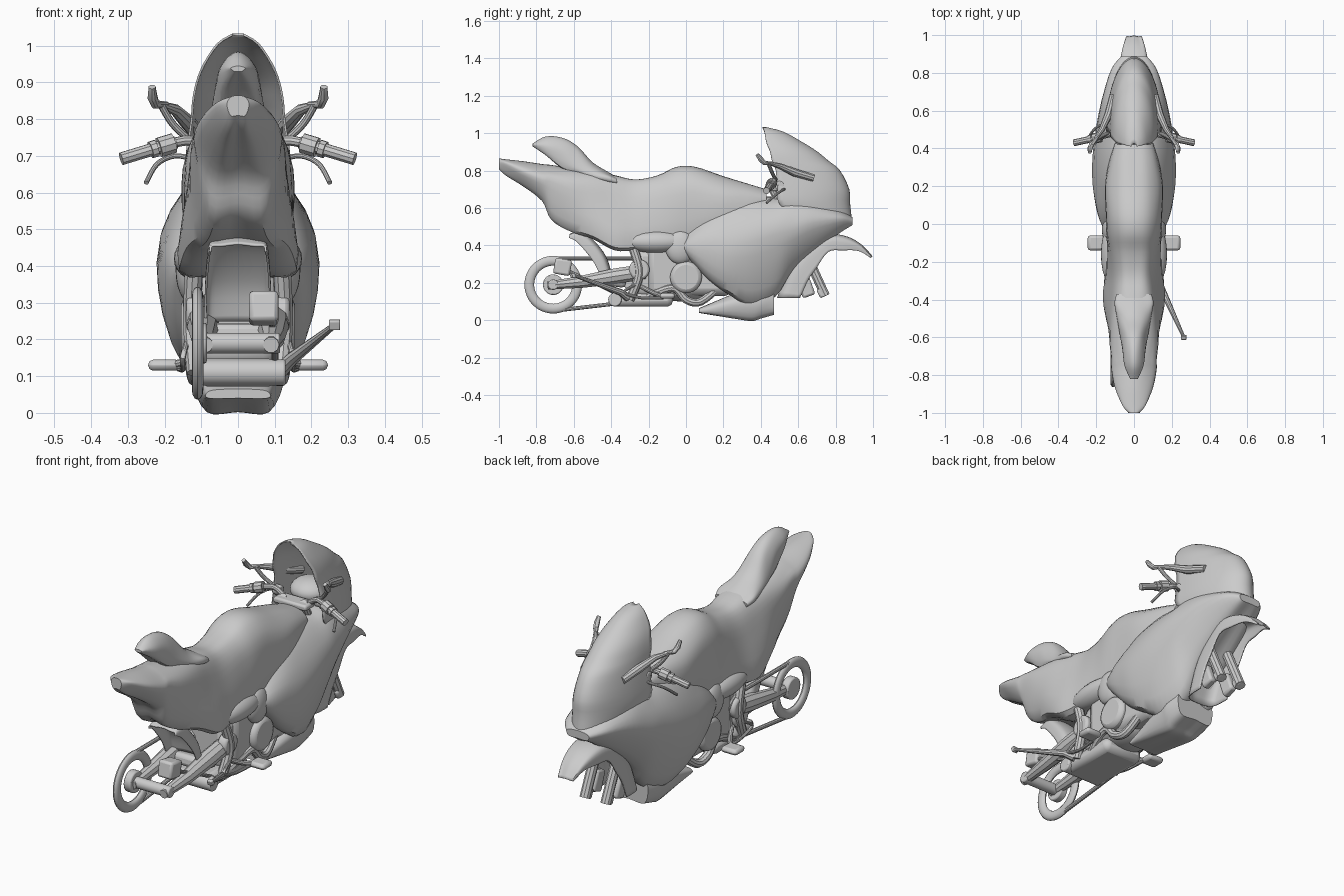
import bpy, bmesh, math
from mathutils import Vector as V

if "Cube" in bpy.data.objects:
    bpy.data.objects.remove(bpy.data.objects["Cube"])


def spline(pts, n, closed=False):
    """Smooth curve through every point."""
    k, out = len(pts), []
    for i in range(k if closed else k - 1):
        idx = [i - 1, i, i + 1, i + 2]
        a, b, c, d = [pts[j % k] if closed else pts[min(max(j, 0), k - 1)] for j in idx]
        for s in range(n):
            t = s / n
            out.append(0.5 * (2*b + (c - a)*t + (2*a - 5*b + 4*c - d)*t*t + (3*b - a - 3*c + d)*t**3))
    return out if closed else out + [pts[-1].copy()]


def mirror_x(ob):
    ob.modifiers.new("mirror", 'MIRROR')


def skin(name, rings, closed=True, n=4, thick=0):
    """Surface through a row of cross-sections."""
    rings = [spline(r, n, closed) for r in rings]
    rings = list(zip(*[spline(list(c), n) for c in zip(*rings)]))
    bm = bmesh.new()
    rows = [[bm.verts.new(p) for p in r] for r in rings]
    m = len(rows[0])
    for a, b in zip(rows, rows[1:]):
        for j in range(m if closed else m - 1):
            bm.faces.new((a[j], a[(j + 1) % m], b[(j + 1) % m], b[j]))
    if closed:
        bm.faces.new(rows[0])
        bm.faces.new(rows[-1])
    bmesh.ops.recalc_face_normals(bm, faces=bm.faces)
    me = bpy.data.meshes.new(name)
    bm.to_mesh(me)
    bm.free()
    ob = bpy.data.objects.new(name, me)
    bpy.context.collection.objects.link(ob)
    if thick:
        s = ob.modifiers.new("thickness", 'SOLIDIFY')
        s.thickness, s.offset = thick, 0
    return ob


def loft(name, sections):
    """Sections: y, top z, shoulder x z, widest x z, bottom x z."""
    rings = []
    for y, zt, ws, zs, wm, zm, wb, zb in sections:
        half = [(ws, zs), (wm, zm), (wb, zb)]
        rings.append([V((0, y, zt))] + [V((x, y, z)) for x, z in half] + [V((0, y, zb))]
                     + [V((-x, y, z)) for x, z in reversed(half)])
    return skin(name, rings)


def guard(name, path, centre):
    """Mudguard; path of y, z, half width, side depth, curling toward centre y, z."""
    rings = []
    for y, z, w, drop in path:
        p = V((0, y, z))
        d = (V((0, *centre)) - p).normalized()
        half = [p + d*drop + V((w, 0, 0)), p + d*drop*.3 + V((w*.95, 0, 0)), p + d*.005 + V((w*.6, 0, 0))]
        rings.append(half + [p] + [V((-q.x, q.y, q.z)) for q in reversed(half)])
    return skin(name, rings, False, 4, .006)


def tube(name, pts, r, mirror=False, cyclic=False, radii=None, smooth=True):
    pts = [V(p) for p in pts]
    if smooth and len(pts) > 2 and not radii:
        pts = spline(pts, 5)
    cu = bpy.data.curves.new(name, 'CURVE')
    cu.dimensions, cu.bevel_depth, cu.bevel_resolution, cu.use_fill_caps = '3D', r, 3, True
    sp = cu.splines.new('POLY')
    sp.points.add(len(pts) - 1)
    for i, p in enumerate(pts):
        sp.points[i].co = (*p, 1)
        sp.points[i].radius = radii[i] if radii else 1
    sp.use_cyclic_u = cyclic
    ob = bpy.data.objects.new(name, cu)
    bpy.context.collection.objects.link(ob)
    bpy.ops.object.select_all(action='DESELECT')
    ob.select_set(True)
    bpy.context.view_layer.objects.active = ob
    bpy.ops.object.convert(target='MESH')
    ob = bpy.context.object
    if mirror:
        mirror_x(ob)
    return ob


def finish(name, scale, bevel=0, mirror=False):
    ob = bpy.context.object
    ob.name = name
    ob.scale = scale
    bpy.ops.object.transform_apply(location=True, rotation=True, scale=True)
    if bevel:
        b = ob.modifiers.new("bevel", 'BEVEL')
        b.width, b.segments = bevel, 2
    if mirror:
        mirror_x(ob)
    return ob


def box(name, loc, size, tilt=0, bevel=.01, mirror=False):
    bpy.ops.mesh.primitive_cube_add(size=1, location=loc, rotation=(math.radians(tilt), 0, 0))
    return finish(name, size, bevel, mirror)


def disc(name, loc, r, width, bevel=.006, mirror=False):
    bpy.ops.mesh.primitive_cylinder_add(vertices=32, radius=r, depth=width, location=loc,
                                        rotation=(0, math.pi/2, 0))
    return finish(name, (1, 1, 1), bevel, mirror)


def ball(name, loc, radii, mirror=False):
    bpy.ops.mesh.primitive_uv_sphere_add(segments=24, ring_count=12, radius=1, location=loc)
    return finish(name, radii, 0, mirror)


# Tank, seat and tail body
loft("tank_seat_tail", [
    (.43, .70, .06, .69, .10, .65, .08, .60), (.33, .73, .07, .72, .125, .66, .12, .52),
    (.20, .77, .085, .75, .15, .66, .13, .48), (.05, .82, .09, .79, .145, .68, .13, .43),
    (-.05, .82, .085, .79, .14, .67, .13, .40), (-.15, .775, .075, .755, .125, .65, .135, .40),
    (-.27, .752, .07, .735, .12, .62, .145, .39), (-.38, .775, .08, .75, .125, .63, .16, .39),
    (-.50, .80, .09, .77, .13, .67, .14, .45), (-.62, .815, .09, .785, .13, .70, .10, .49),
    (-.72, .83, .08, .80, .12, .74, .08, .55), (-.77, .835, .08, .805, .12, .75, .07, .645),
    (-.87, .85, .07, .83, .10, .79, .05, .72), (-.96, .86, .05, .85, .06, .83, .03, .775),
    (-1, .865, .02, .86, .03, .84, .02, .81)])
# Raised cowl behind the seat
loft("seat_cowl", [
    (-.37, .765, .06, .76, .09, .75, .08, .73), (-.42, .795, .06, .785, .10, .77, .09, .74),
    (-.50, .845, .05, .83, .085, .79, .08, .76), (-.58, .93, .04, .91, .07, .84, .07, .79),
    (-.66, .975, .035, .955, .06, .90, .055, .815), (-.75, .982, .03, .965, .05, .93, .04, .885),
    (-.82, .945, .015, .942, .02, .938, .01, .93)])
# Side fairing and belly pan
loft("fairing", [
    (.89, .55, .05, .545, .065, .53, .05, .51), (.82, .60, .08, .58, .12, .54, .07, .47),
    (.68, .64, .11, .62, .165, .52, .09, .375), (.57, .66, .12, .64, .19, .48, .10, .28),
    (.48, .66, .13, .62, .205, .46, .11, .15), (.35, .66, .13, .62, .22, .42, .13, .10),
    (.22, .65, .13, .60, .22, .40, .16, .16), (.12, .62, .12, .56, .205, .42, .165, .23),
    (.04, .55, .11, .51, .185, .42, .16, .31), (-.02, .47, .10, .45, .16, .41, .14, .37)])
loft("belly_pan", [
    (.47, .20, .08, .19, .11, .12, .09, .035), (.40, .20, .09, .18, .125, .10, .09, .015),
    (.35, .18, .09, .165, .12, .09, .085, .002), (.25, .14, .07, .13, .11, .09, .085, .015),
    (.07, .065, .06, .063, .085, .055, .08, .04)])
# Windscreen and nose shell: z, front y, rear y, half width
shell = [(1.03, .425, .41, .015), (1.005, .52, .42, .055), (.95, .62, .43, .092), (.90, .70, .45, .112),
         (.85, .76, .46, .122), (.80, .82, .48, .126), (.70, .87, .49, .14), (.62, .875, .50, .145),
         (.53, .885, .62, .12)]
skin("windscreen_nose", [[V((w*math.sin(a), r + (f - r)*math.cos(a), z))
                          for a in [math.pi*(i/10 - .5) for i in range(11)]]
                         for z, f, r, w in shell], False, 3, .006)
ball("dashboard", (0, .60, .72), (.10, .10, .06))

# Front mudguard, forks and calipers
guard("front_mudguard", [(.995, .34, .04, .01), (.94, .40, .058, .035), (.86, .445, .075, .075),
                         (.76, .455, .085, .09), (.65, .40, .088, .13), (.56, .29, .088, .12),
                         (.49, .12, .085, .12)], (.76, .12))
tube("fork_leg", [(.06, .45, .72), (.06, .64, .34)], .02, True)
tube("fork_slider", [(.06, .64, .36), (.06, .745, .13)], .026, True)
box("front_caliper", (.065, .64, .18), (.04, .07, .11), 20, .012, True)
box("fork_foot", (.06, .73, .15), (.045, .05, .05), 25, .01, True)
box("fork_clamp", (0, .46, .705), (.19, .08, .03), 0, .01)

# Handlebars, levers and mirrors
tube("handlebar", [(.06, .48, .70), (.12, .475, .74), (.18, .46, .735)], .014, True)
tube("grip", [(.17, .462, .737), (.318, .43, .692)], .018, True)
tube("grip_collar", [(.175, .461, .735), (.215, .452, .723)], .028, True)
tube("grip_flange", [(.222, .451, .721), (.238, .447, .716)], .024, True)
tube("lever", [(.12, .50, .69), (.17, .525, .70), (.22, .49, .678), (.25, .43, .627)], .007, True)
disc("fluid_cup", (.12, .50, .72), .025, .04, .006, True)
tube("mirror_arm", [(.11, .68, .76), (.135, .58, .79), (.17, .50, .825), (.205, .45, .838)],
     .02, True, radii=[1, 1.1, .8, .5])
tube("mirror_blade", [(.195, .46, .84), (.225, .42, .84), (.233, .40, .86), (.234, .38, .888)],
     .014, True, radii=[.6, .9, 1, .7])
tube("mirror_strut", [(.14, .48, .75), (.18, .46, .79), (.21, .44, .84)], .01, True)

# Engine with covers, pipes and muffler
box("engine_block", (0, .02, .28), (.25, .46, .30), 0, .04)
box("gearbox", (0, -.15, .25), (.22, .24, .26), 0, .04)
disc("engine_cover", (.125, 0, .23), .085, .06, .02, True)
disc("pivot_cover", (.115, -.25, .27), .055, .05, .012, True)
ball("frame_cover", (.11, -.16, .42), (.065, .17, .06), True)
ball("frame_cover_front", (.13, -.03, .39), (.04, .08, .09), True)
ball("sump", (0, -.02, .16), (.12, .15, .06))
tube("frame_plate", [(.12, -.28, .38), (.125, -.25, .25), (.115, -.30, .11)], .025, True)
tube("exhaust_pipe", [(.09, .20, .20), (.11, .08, .10), (.12, 0, .11), (.12, -.06, .17),
                      (.11, -.15, .15), (.09, -.22, .11)], .022, True)
box("muffler", (0, -.24, .11), (.23, .34, .075), 0, .03)
disc("muffler_cap", (.015, -.38, .11), .036, .23)

# Footrests
box("footrest", (.20, -.10, .13), (.09, .08, .03), 0, .014, True)
tube("footrest_arm", [(.10, -.24, .18), (.14, -.16, .14), (.19, -.10, .13)], .012, True)
tube("foot_pedal", [(.14, -.27, .19), (.15, -.33, .15), (.15, -.24, .12), (.16, -.12, .12)], .008, True)

# Swingarm, rear axle and caliper
tube("swingarm", [(.095, -.22, .26), (.095, -.38, .235), (.095, -.56, .205), (.09, -.74, .185)],
     .04, True, radii=[1.05, 1.1, .85, .55])
box("swingarm_bridge", (0, -.38, .21), (.22, .12, .06), -8, .02)
disc("rear_axle", (0, -.71, .19), .028, .23)
box("rear_caliper", (.07, -.66, .285), (.08, .09, .085), -10, .012)
tube("caliper_link", [(.09, -.62, .26), (.10, -.45, .18), (.10, -.31, .11)], .009)
guard("rear_mudguard", [(-.62, .46, .075, .02), (-.56, .475, .08, .06), (-.49, .42, .085, .07),
                        (-.43, .34, .088, .07), (-.40, .25, .088, .06)], (-.71, .19))

# Chain ring and chain loop
bpy.ops.mesh.primitive_torus_add(major_radius=.128, minor_radius=.026, major_segments=48, minor_segments=12,
                                 location=(-.11, -.71, .19), rotation=(0, math.pi/2, 0))
finish("chain_ring", (1, 1, .6))
disc("chain_ring_hub", (-.105, -.71, .19), .055, .04)
arc = lambda y, z, r, a0: [(-.11, y + r*math.cos(math.radians(a0 + 15*i)),
                            z + r*math.sin(math.radians(a0 + 15*i))) for i in range(13)]
tube("chain", arc(-.71, .19, .14, 90) + arc(-.28, .215, .115, -90), .011, cyclic=True, smooth=False)
disc("drive_gear", (-.11, -.28, .215), .06, .03)

# Side stand
tube("side_stand", [(.12, -.31, .12), (.15, -.35, .15), (.262, -.595, .238)], .012,
     radii=[1.8, 1.5, .7])
box("stand_foot", (.263, -.60, .24), (.03, .02, .026), 20, .003)

# Smooth shading with sharp edges kept
bpy.ops.object.select_all(action='SELECT')
bpy.context.view_layer.objects.active = bpy.data.objects["fairing"]
bpy.ops.object.shade_smooth_by_angle(angle=math.radians(35))
